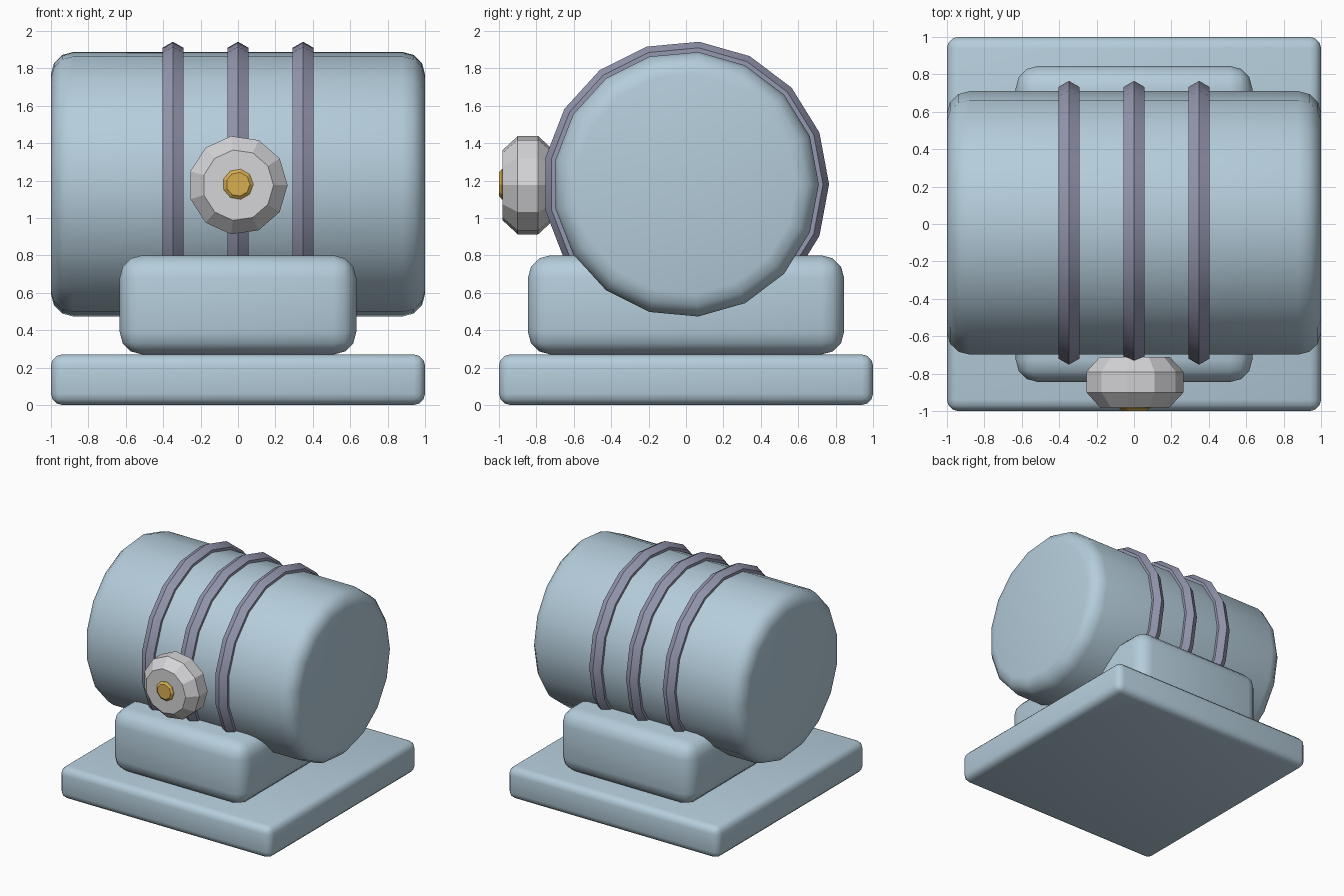
import bpy, bmesh, math
from mathutils import Vector

if "Cube" in bpy.data.objects:
    bpy.data.objects.remove(bpy.data.objects["Cube"])


def material(name, rgb):
    m = bpy.data.materials.new(name)
    m.diffuse_color = (*rgb, 1)
    m.use_nodes = True
    m.node_tree.nodes["Principled BSDF"].inputs["Base Color"].default_value = m.diffuse_color
    return m


BLUE = material("pale blue", (0.46, 0.61, 0.71))
PURPLE = material("grey purple", (0.30, 0.31, 0.43))
SILVER = material("light grey", (0.66, 0.66, 0.68))
GOLD = material("gold", (0.69, 0.43, 0.08))


def finish(name, bm, mat, smooth):
    bmesh.ops.recalc_face_normals(bm, faces=bm.faces)
    me = bpy.data.meshes.new(name)
    bm.to_mesh(me)
    bm.free()
    me.materials.append(mat)
    ob = bpy.data.objects.new(name, me)
    bpy.context.collection.objects.link(ob)
    if smooth:
        bpy.ops.object.select_all(action='DESELECT')
        ob.select_set(True)
        bpy.context.view_layer.objects.active = ob
        bpy.ops.object.shade_smooth_by_angle(angle=math.radians(smooth))
    return ob


def rounded_box(name, size, z0, bevel):
    bm = bmesh.new()
    bmesh.ops.create_cube(bm, size=1)
    bmesh.ops.scale(bm, vec=size, verts=bm.verts)
    bmesh.ops.translate(bm, vec=(0, 0, z0 + size[2] / 2), verts=bm.verts)
    bmesh.ops.bevel(bm, geom=bm.edges[:], offset=bevel, segments=3,
                    profile=0.5, affect='EDGES')
    return finish(name, bm, BLUE, 40)


def lathe(name, profile, sides, origin, axis, u, mat, smooth=0, closed=False):
    """Turn (along, radius) points about an axis; u is the first vertex direction."""
    axis, u, origin = Vector(axis), Vector(u), Vector(origin)
    w = axis.cross(u)
    bm = bmesh.new()
    rings = []
    for t, r in profile:
        ring = []
        for i in range(sides):
            a = 2 * math.pi * i / sides
            ring.append(bm.verts.new(origin + axis * t + (u * math.cos(a) + w * math.sin(a)) * r))
        rings.append(ring)
    pairs = list(zip(rings, rings[1:]))
    if closed:
        pairs.append((rings[-1], rings[0]))
    else:
        bm.faces.new(rings[0])
        bm.faces.new(rings[-1])
    for p, q in pairs:
        for i in range(sides):
            j = (i + 1) % sides
            bm.faces.new((p[i], p[j], q[j], q[i]))
    return finish(name, bm, mat, smooth)


# Base plate and cradle block
rounded_box("base_plate", (2, 2, 0.27), 0, 0.06)
rounded_box("cradle_block", (1.265, 1.69, 0.53), 0.27, 0.12)

# Horizontal drum with rounded rims
RIM = 0.12
arc = [(1 - RIM + RIM * math.sin(a), 0.71 - RIM + RIM * math.cos(a))
       for a in (math.pi / 2 * k / 3 for k in range(4))]
drum_profile = [(-t, r) for t, r in reversed(arc)] + arc
lathe("drum", drum_profile, 17, (0, 0, 1.18), (1, 0, 0), (0, 1, 0), BLUE, 40)

# Three hexagonal-section bands around the drum
band = [(0.065 * math.sin(k * math.pi / 3), 0.70 + 0.065 * math.cos(k * math.pi / 3))
        for k in range(6)]
for label, x in (("left", -0.348), ("middle", 0), ("right", 0.348)):
    lathe("band_" + label, band, 17, (x, 0, 1.18), (1, 0, 0), (0, 1, 0),
          PURPLE, 30, closed=True)

# Front knob with its gold centre
lathe("knob", [(0.71, 0.19), (0.79, 0.265), (0.90, 0.265), (0.98, 0.19)], 11,
      (0, 0, 1.175), (0, -1, 0), (1, 0, 0), SILVER)
lathe("knob_centre", [(0.94, 0.082), (0.985, 0.082), (1.0, 0.064)], 9,
      (0, 0, 1.18), (0, -1, 0), (1, 0, 0), GOLD)
